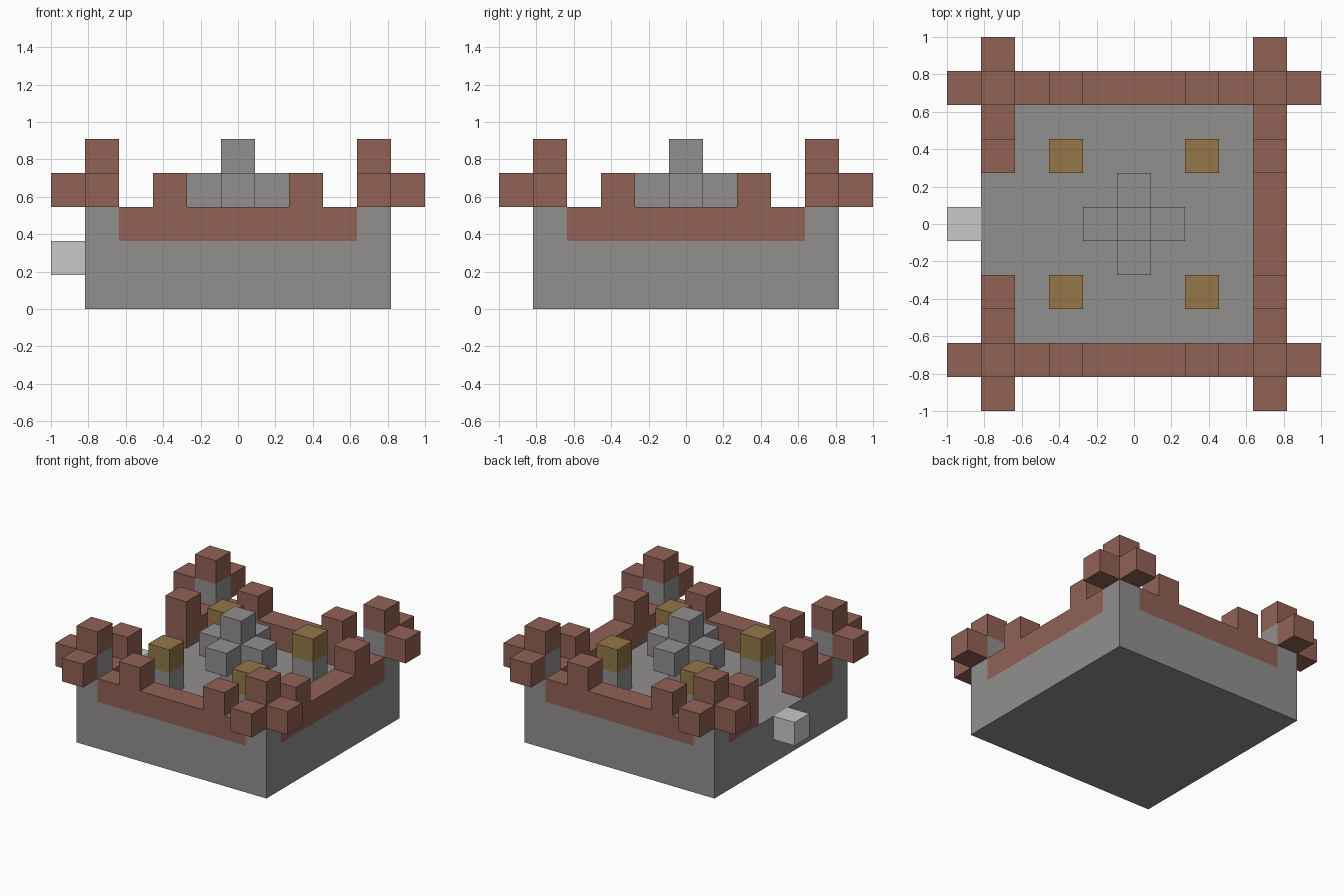
import bpy
import bmesh

cube = bpy.data.objects.get("Cube")
if cube:
    bpy.data.objects.remove(cube, do_unlink=True)

U = 2 / 11  # edge length of one block


def srgb(c):
    c /= 255
    return c / 12.92 if c <= 0.04045 else ((c + 0.055) / 1.055) ** 2.4


def material(name, r, g, b):
    colour = (srgb(r), srgb(g), srgb(b), 1)
    mat = bpy.data.materials.new(name)
    mat.use_nodes = True
    mat.diffuse_color = colour
    mat.node_tree.nodes["Principled BSDF"].inputs["Base Color"].default_value = colour
    return mat


stone = material("grey stone", 146, 143, 143)
brick = material("red brick", 145, 97, 85)
wood = material("brown wood", 147, 119, 72)
pale = material("pale grey stone", 199, 201, 199)


def blocks(name, mat, boxes):
    """One object from boxes given as inclusive block ranges (x, y) and levels (z)."""
    bm = bmesh.new()
    for (x0, x1), (y0, y1), (z0, z1) in boxes:
        verts = bmesh.ops.create_cube(bm, size=1)["verts"]
        for v in verts:
            v.co.x = ((x0 + x1) / 2 + v.co.x * (x1 - x0 + 1)) * U
            v.co.y = ((y0 + y1) / 2 + v.co.y * (y1 - y0 + 1)) * U
            v.co.z = (z0 if v.co.z < 0 else z1) * U
    mesh = bpy.data.meshes.new(name)
    bm.to_mesh(mesh)
    bm.free()
    mesh.materials.append(mat)
    obj = bpy.data.objects.new(name, mesh)
    bpy.context.collection.objects.link(obj)
    return obj


def block(x, y, z0, z1):
    return (x, x), (y, y), (z0, z1)


# Solid base with the courtyard floor on top
blocks("base", stone, [((-4, 4), (-4, 4), (0, 2))])

# Brick walls, with a gateway left open on one side
blocks("front_wall", brick, [((-3, 3), (-4, -4), (2, 3))])
blocks("back_wall", brick, [((-3, 3), (4, 4), (2, 3))])
blocks("left_wall", brick, [((4, 4), (-3, 3), (2, 3))])
blocks("gate_walls", brick, [((-4, -4), (-3, -2), (2, 3)),
                             ((-4, -4), (2, 3), (2, 3))])

# Two battlements on each wall
blocks("battlements", brick,
       [block(s * 2, t * 4, 3, 4) for s in (-1, 1) for t in (-1, 1)]
       + [block(s * 4, t * 2, 3, 4) for s in (-1, 1) for t in (-1, 1)])

# Step below the gateway
blocks("gate_step", pale, [block(-5, 0, 1, 2)])

# Corner towers and courtyard pillars
for sx, side in ((-1, "right"), (1, "left")):
    for sy, end in ((-1, "front"), (1, "back")):
        tag = f"{end}_{side}"
        blocks(f"{tag}_tower", stone, [block(4 * sx, 4 * sy, 2, 4)])
        blocks(f"{tag}_tower_top", brick, [block(4 * sx, 4 * sy, 4, 5),
                                           block(5 * sx, 4 * sy, 3, 4),
                                           block(4 * sx, 5 * sy, 3, 4)])
        blocks(f"{tag}_pillar", stone, [block(2 * sx, 2 * sy, 2, 3)])
        blocks(f"{tag}_pillar_cap", wood, [block(2 * sx, 2 * sy, 3, 4)])

# Central monument: a post with four arms
blocks("monument_post", stone, [block(0, 0, 2, 5)])
blocks("monument_arms", stone, [block(x, y, 3, 4)
                                for x, y in ((-1, 0), (1, 0), (0, -1), (0, 1))])
